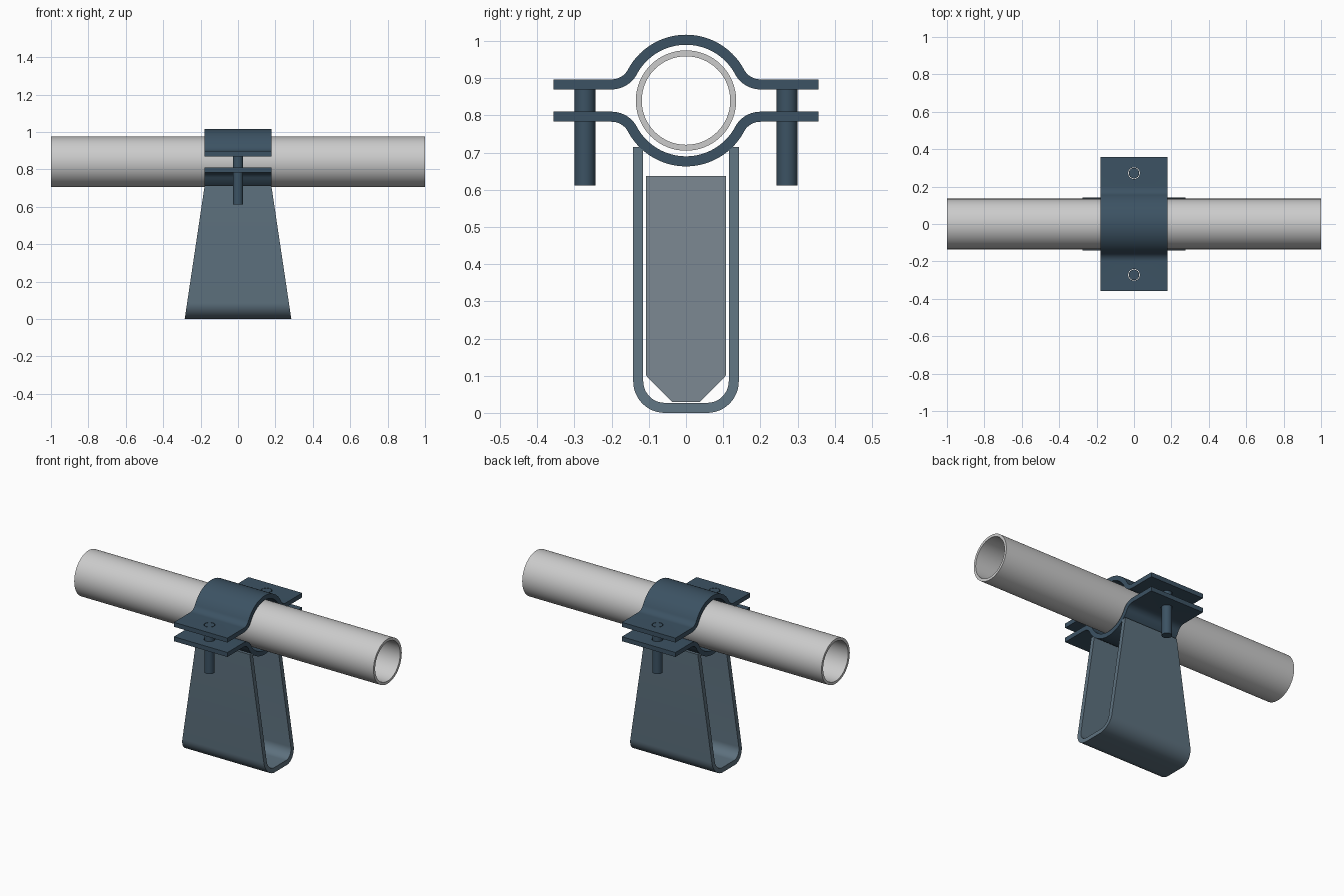
import bpy, bmesh
from math import sin, cos, pi, radians, atan2

if "Cube" in bpy.data.objects:
    bpy.data.objects.remove(bpy.data.objects["Cube"])

PIPE_Z = 0.84
T = 0.027  # sheet thickness


def material(name, rgb):
    m = bpy.data.materials.new(name)
    m.diffuse_color = (*rgb, 1)
    m.use_nodes = True
    m.node_tree.nodes["Principled BSDF"].inputs["Base Color"].default_value = m.diffuse_color
    return m


steel = material("blue_steel", (0.045, 0.085, 0.125))
strap_mat = material("strap_steel", (0.11, 0.165, 0.21))
web_mat = material("web_steel", (0.20, 0.25, 0.29))


def arc(cy, cz, r, a0, a1, n):
    return [(cy + r * cos(radians(a0 + (a1 - a0) * i / n)),
             cz + r * sin(radians(a0 + (a1 - a0) * i / n))) for i in range(n + 1)]


def finish(name, bm, mat=None):
    bmesh.ops.recalc_face_normals(bm, faces=bm.faces)
    me = bpy.data.meshes.new(name)
    bm.to_mesh(me)
    bm.free()
    ob = bpy.data.objects.new(name, me)
    bpy.context.collection.objects.link(ob)
    if mat:
        me.materials.append(mat)
    return ob


def smooth(ob):
    bpy.ops.object.select_all(action='DESELECT')
    ob.select_set(True)
    bpy.context.view_layer.objects.active = ob
    bpy.ops.object.shade_smooth_by_angle(angle=radians(30))


def sheet(name, outer, inner, half, mat=None, closed=False):
    """Bent sheet between two (y, z) paths, spanning x = -half(z)..half(z)."""
    bm = bmesh.new()
    rows = [[bm.verts.new((s * half(z), y, z)) for s, (y, z) in
             ((-1, o), (1, o), (1, i), (-1, i))] for o, i in zip(outer, inner)]
    n = len(rows)
    for k in range(n if closed else n - 1):
        a, b = rows[k], rows[(k + 1) % n]
        for j in range(4):
            bm.faces.new((a[j], a[(j + 1) % 4], b[(j + 1) % 4], b[j]))
    if not closed:
        bm.faces.new(rows[0])
        bm.faces.new(rows[-1])
    return finish(name, bm, mat)


def rod(name, y, r, z0, z1, mat=None):
    bm = bmesh.new()
    bmesh.ops.create_cone(bm, cap_ends=True, segments=32, radius1=r, radius2=r, depth=z1 - z0)
    bmesh.ops.translate(bm, verts=bm.verts, vec=(0, y, (z0 + z1) / 2))
    return finish(name, bm, mat)


# Pipe
pipe = sheet("pipe", arc(0, PIPE_Z, 0.135, 0, 354.375, 63),
             arc(0, PIPE_Z, 0.119, 0, 354.375, 63), lambda z: 1.0, closed=True)
smooth(pipe)

# Clamp halves: flange, fillet, saddle over the pipe, mirrored
R, F, FY, FZ = 0.177, 0.05, 0.20, 0.107
ANG = atan2(FZ, FY) * 180 / pi


def clamp_path(R, F):
    right = [(0.357, FZ - F)] + arc(FY, FZ, F, 270, 180 + ANG, 10) + arc(0, 0, R, ANG, 90, 18)[1:]
    return right + [(-y, z) for y, z in reversed(right[:-1])]


for name, s in (("upper_clamp", 1), ("lower_clamp", -1)):
    outer, inner = ([(y, PIPE_Z + s * z) for y, z in clamp_path(*rf)]
                    for rf in ((R, F), (R - T, F + T)))
    clamp = sheet(name, outer, inner, lambda z: 0.179, steel)
    for y in (-0.272, 0.272):
        cutter = rod("hole_cutter", y, 0.031, 0.7, 1.0)
        cutter.hide_render = True
        mod = clamp.modifiers.new("bolt_hole", 'BOOLEAN')
        mod.operation, mod.solver, mod.object = 'DIFFERENCE', 'EXACT', cutter
        bpy.context.view_layer.objects.active = clamp
        bpy.ops.object.modifier_apply(modifier=mod.name)
        bpy.data.objects.remove(cutter)
    smooth(clamp)

# Bolts, flush with the upper flange
for name, y in (("front_bolt", -0.272), ("back_bolt", 0.272)):
    smooth(rod(name, y, 0.028, 0.612, 0.897, steel))

# Tapered U-shaped support strap
W, C, TOP = 0.142, 0.085, 0.715


def u_path(inset):
    right = [(W - inset, TOP)] + arc(W - C, C, C - inset, 0, -90, 12)
    return right + [(-y, z) for y, z in reversed(right)]


strap = sheet("support_strap", u_path(0), u_path(T),
              lambda z: 0.285 - 0.107 * z / TOP, strap_mat)
smooth(strap)

# Stiffening web inside the strap, with chamfered lower corners
half_web = [(0.107, 0.637), (0.107, 0.10), (0.037, 0.029)]
outline = half_web + [(-y, z) for y, z in reversed(half_web)]
bm = bmesh.new()
face = bm.faces.new([bm.verts.new((-0.0135, y, z)) for y, z in outline])
ext = bmesh.ops.extrude_face_region(bm, geom=[face])
bmesh.ops.translate(bm, vec=(T, 0, 0),
                    verts=[g for g in ext["geom"] if isinstance(g, bmesh.types.BMVert)])
finish("web_plate", bm, web_mat)
